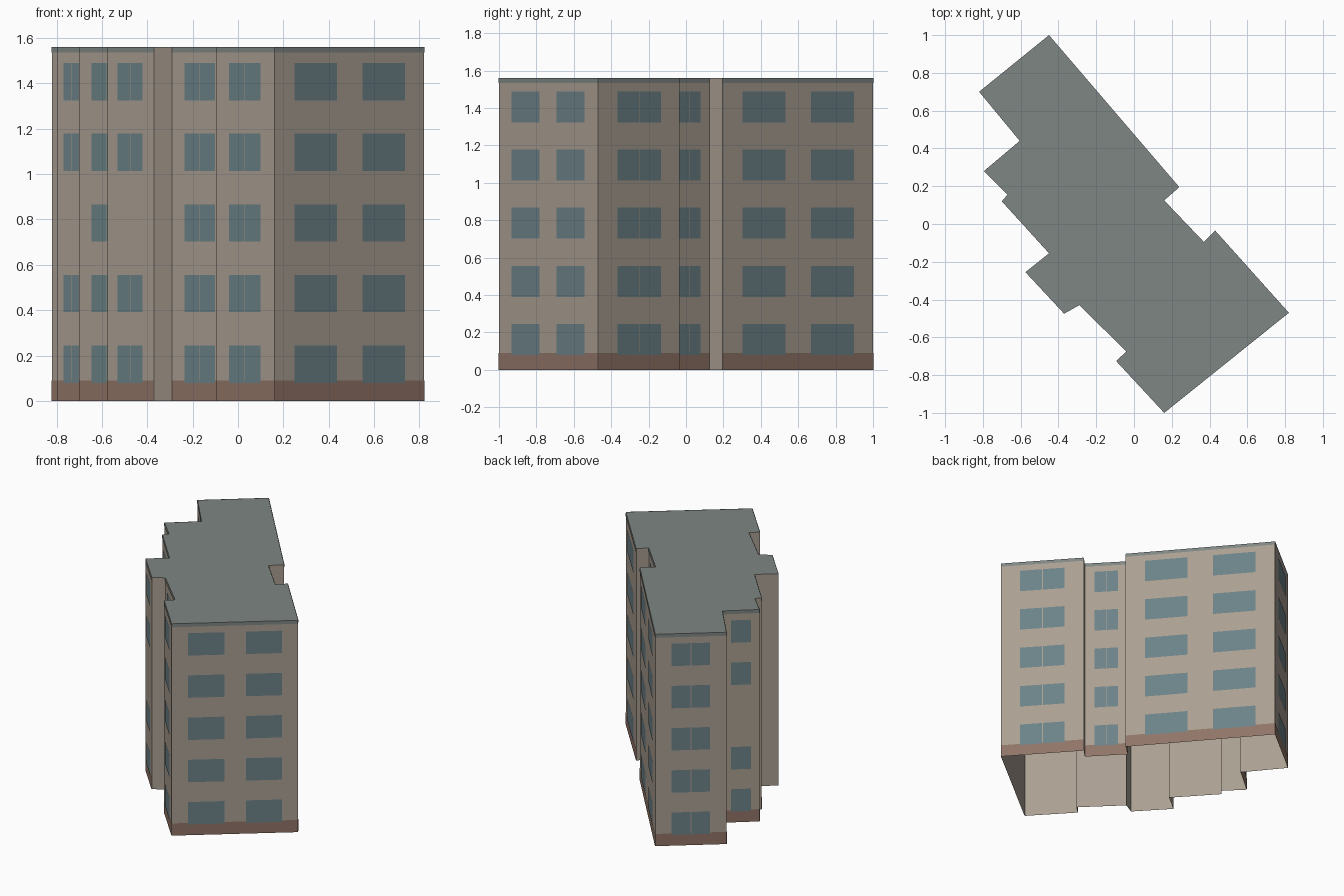
import bpy, bmesh
from mathutils import Vector

if "Cube" in bpy.data.objects:
    bpy.data.objects.remove(bpy.data.objects["Cube"])

H, PLINTH, BAND = 1.56, 0.09, 0.025
OFF = 0.002
ALL, NO_MID = (0, 1, 2, 3, 4), (0, 1, 3, 4)

# footprint corners, anticlockwise: x, y, window bays on the wall to the next corner, floors
PLAN = [
    (-0.45, 1.00, 1, ALL), (-0.82, 0.70, 1, ALL), (-0.605, 0.44, 1, NO_MID),
    (-0.795, 0.28, 1, NO_MID), (-0.67, 0.155, 0, ALL), (-0.70, 0.12, 1, ALL),
    (-0.45, -0.155, 0, ALL), (-0.575, -0.255, 1, NO_MID), (-0.37, -0.475, 0, ALL),
    (-0.29, -0.43, 1, ALL), (-0.04, -0.675, 0, ALL), (-0.095, -0.725, 1, ALL),
    (0.16, -1.00, 2, ALL), (0.82, -0.47, 1, ALL), (0.43, -0.035, 0, ALL),
    (0.37, -0.095, 1, ALL), (0.16, 0.125, 0, ALL), (0.24, 0.195, 2, ALL),
]


def material(name, rgb):
    m = bpy.data.materials.new(name)
    m.diffuse_color = (*rgb, 1)
    m.use_nodes = True
    m.node_tree.nodes["Principled BSDF"].inputs["Base Color"].default_value = m.diffuse_color
    return m


def finish(bm, name, mat):
    me = bpy.data.meshes.new(name)
    bm.to_mesh(me)
    bm.free()
    me.materials.append(mat)
    ob = bpy.data.objects.new(name, me)
    bpy.context.collection.objects.link(ob)


def panel(bm, a, b, t0, t1, z0, z1, off):
    """Upright rectangle on wall a-b between fractions t0 and t1."""
    d = (b - a).normalized()
    n = Vector((d.y, -d.x)) * off
    p, q = a.lerp(b, t0) + n, a.lerp(b, t1) + n
    bm.faces.new([bm.verts.new((v.x, v.y, z))
                  for v, z in ((p, z0), (q, z0), (q, z1), (p, z1))])


wall_mat = material("wall", (0.40, 0.345, 0.285))
glass_mat = material("glass", (0.15, 0.225, 0.245))
plinth_mat = material("plinth", (0.28, 0.175, 0.135))
roof_mat = material("roof", (0.21, 0.24, 0.23))

walls, plinth, windows, roof, band = (bmesh.new() for _ in range(5))
for i, (x, y, bays, floors) in enumerate(PLAN):
    a, b = Vector((x, y)), Vector(PLAN[(i + 1) % len(PLAN)][:2])
    panel(walls, a, b, 0, 1, 0, H, 0)
    if not bays:
        continue  # short return walls are plain
    panel(plinth, a, b, 0, 1, 0, PLINTH, OFF)
    panel(band, a, b, 0, 1, H - BAND, H, OFF)
    # one paired window, or two wide single ones
    panes = [(0.23, 0.495), (0.505, 0.77)] if bays == 1 else [(0.13, 0.415), (0.585, 0.87)]
    for f in floors:
        z = 0.08 + f * 0.311
        for t0, t1 in panes:
            panel(windows, a, b, t0, t1, z, z + 0.165, 2 * OFF)

# flat roof; the shell stays open underneath
roof.faces.new([roof.verts.new((p[0], p[1], H)) for p in PLAN])
bmesh.ops.remove_doubles(walls, verts=walls.verts, dist=1e-4)

finish(walls, "outer_walls", wall_mat)
finish(plinth, "plinth", plinth_mat)
finish(band, "roof_edge_band", roof_mat)
finish(windows, "windows", glass_mat)
finish(roof, "flat_roof", roof_mat)
